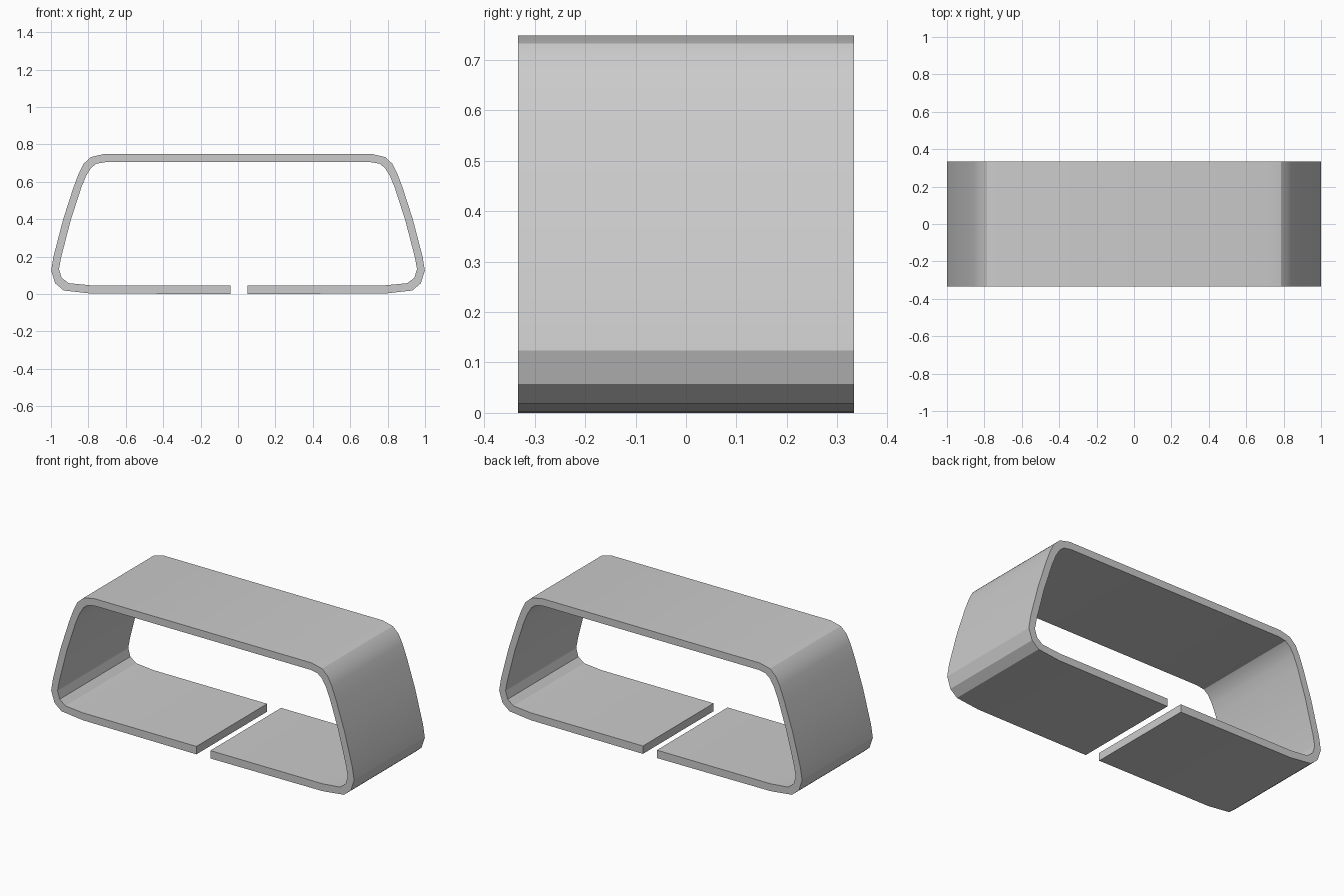
import bpy, bmesh, math

if "Cube" in bpy.data.objects:
    bpy.data.objects.remove(bpy.data.objects["Cube"])

HALF_DEPTH = 0.333

# Right half of the cross-section, from the gap in the base up to the top centre
outer = [(0.79, 0.004), (0.932, 0.02), (0.977, 0.058), (0.999, 0.125), (0.987, 0.2),
         (0.935, 0.4), (0.88, 0.57), (0.852, 0.645), (0.826, 0.697), (0.787, 0.733),
         (0.72, 0.749)]
inner = [(0.79, 0.048), (0.905, 0.059), (0.943, 0.088), (0.957, 0.135), (0.945, 0.2),
         (0.893, 0.4), (0.838, 0.57), (0.812, 0.633), (0.786, 0.675), (0.757, 0.698),
         (0.71, 0.706)]


def full_path(half, z_end):
    """Open path: right lip, round over the top, to the left lip."""
    left = [(-x, z) for x, z in reversed(half)]
    return [(0.051, z_end)] + half + left + [(-0.041, z_end)]


out_path = full_path(outer, 0.001)
in_path = full_path(inner, 0.048)

# Band: wall cross-section as a strip of quads, extruded through the depth
bm = bmesh.new()
out_v = [bm.verts.new((x, -HALF_DEPTH, z)) for x, z in out_path]
in_v = [bm.verts.new((x, -HALF_DEPTH, z)) for x, z in in_path]
strip = [bm.faces.new((out_v[i], out_v[i + 1], in_v[i + 1], in_v[i]))
         for i in range(len(out_v) - 1)]
ext = bmesh.ops.extrude_face_region(bm, geom=strip, use_keep_orig=True)
new_verts = [g for g in ext["geom"] if isinstance(g, bmesh.types.BMVert)]
bmesh.ops.translate(bm, verts=new_verts, vec=(0, 2 * HALF_DEPTH, 0))
bmesh.ops.recalc_face_normals(bm, faces=bm.faces)
for v in bm.verts:
    v.co.z -= 0.001

mesh = bpy.data.meshes.new("open_band")
bm.to_mesh(mesh)
bm.free()
band = bpy.data.objects.new("open_band", mesh)
bpy.context.collection.objects.link(band)
bpy.context.view_layer.objects.active = band
band.select_set(True)
bpy.ops.object.shade_smooth_by_angle(angle=math.radians(26))
